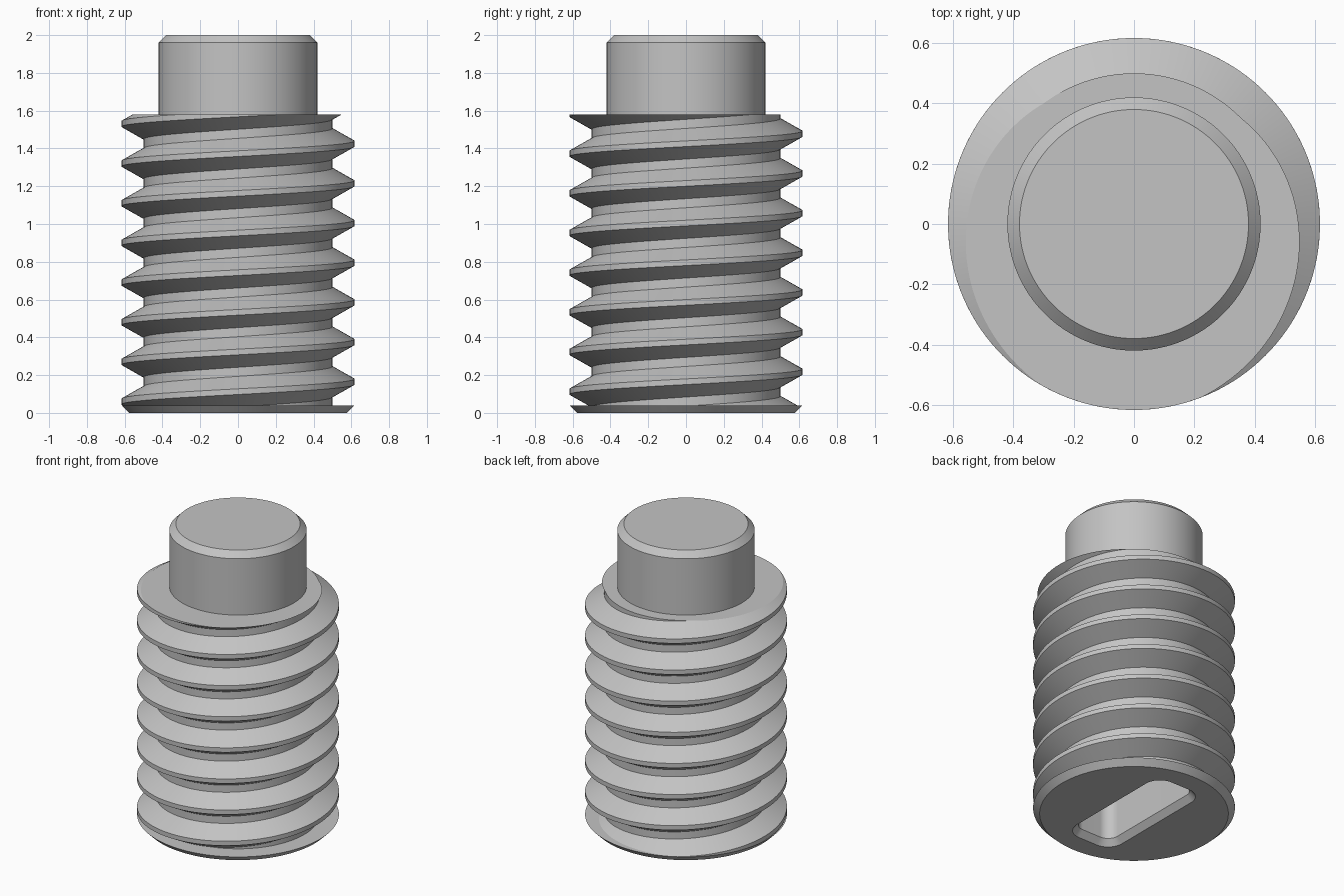
import bpy, bmesh, math

if "Cube" in bpy.data.objects:
    bpy.data.objects.remove(bpy.data.objects["Cube"], do_unlink=True)

STEEL = (0.55, 0.55, 0.55, 1.0)
steel = bpy.data.materials.new("steel_grey")
steel.use_nodes = True
steel.diffuse_color = STEEL
steel.node_tree.nodes["Principled BSDF"].inputs["Base Color"].default_value = STEEL

CORE, CREST = 0.5, 0.617          # thread radii
PITCH, FLAT, FLANK = 0.21, 0.03, 0.066
START = 0.165                     # crest height on the +x side
BASE_TOP, SHOULDER = 0.04, 1.58
QUARTER = 28                      # points per quarter turn
TURN = 4 * QUARTER


def finish(bm, name):
    bmesh.ops.recalc_face_normals(bm, faces=bm.faces)
    mesh = bpy.data.meshes.new(name)
    bm.to_mesh(mesh)
    bm.free()
    mesh.materials.append(steel)
    obj = bpy.data.objects.new(name, mesh)
    bpy.context.collection.objects.link(obj)
    bpy.ops.object.select_all(action="DESELECT")
    obj.select_set(True)
    bpy.context.view_layer.objects.active = obj
    bpy.ops.object.shade_smooth_by_angle(angle=math.radians(25))
    return obj


def circle(radius, z):
    angles = [(i + 0.5) / TURN * math.tau for i in range(TURN)]
    return [(radius * math.cos(a), radius * math.sin(a), z) for a in angles]


def rounded_slot(half_x, half_y, corner, z):
    points = []
    for q, (sx, sy) in enumerate([(1, 1), (-1, 1), (-1, -1), (1, -1)]):
        for i in range(QUARTER):
            a = (q + i / (QUARTER - 1)) * math.pi / 2
            points.append((sx * (half_x - corner) + corner * math.cos(a),
                           sy * (half_y - corner) + corner * math.sin(a), z))
    return points


def loft(name, loops):
    """Skin a stack of matching loops and close the last one."""
    bm = bmesh.new()
    rings = [[bm.verts.new(p) for p in loop] for loop in loops]
    for low, high in zip(rings, rings[1:]):
        for i in range(TURN):
            j = (i + 1) % TURN
            bm.faces.new((low[i], low[j], high[j], high[i]))
    bm.faces.new(rings[-1])
    return finish(bm, name)


def helical_thread(name):
    profile = [(CREST, -FLAT / 2), (CREST, FLAT / 2),
               (CORE, FLAT / 2 + FLANK), (CORE, PITCH - FLAT / 2 - FLANK)]
    rows = [(r, START + k * PITCH + dz) for k in range(-3, 10) for r, dz in profile]
    bm = bmesh.new()
    columns = []
    for i in range(TURN):
        a = i / TURN * math.tau
        columns.append([bm.verts.new((r * math.cos(a), r * math.sin(a),
                                      z + PITCH * i / TURN)) for r, z in rows])
    # After one full turn the profile joins itself one pitch higher
    columns.append(columns[0][len(profile):])
    for left, right in zip(columns, columns[1:]):
        for j in range(min(len(left), len(right)) - 1):
            bm.faces.new((left[j], right[j], right[j + 1], left[j + 1]))
    # Trim both ends flat, then close the shoulder
    for z, up in ((BASE_TOP, -1), (SHOULDER, 1)):
        bmesh.ops.bisect_plane(bm, geom=bm.verts[:] + bm.edges[:] + bm.faces[:],
                               dist=1e-5, plane_co=(0, 0, z), plane_no=(0, 0, up),
                               clear_outer=True)
    rim = [e for e in bm.edges if e.is_boundary
           and all(abs(v.co.z - SHOULDER) < 1e-3 for v in e.verts)]
    bmesh.ops.holes_fill(bm, edges=rim, sides=0)
    return finish(bm, name)


helical_thread("threaded_shank")

# Plain cylindrical tip with a chamfered end
loft("dog_point", [circle(0.42, SHOULDER - 0.01), circle(0.42, 1.96), circle(0.38, 2.0)])

# Chamfered base disc with a chamfered driving slot sunk into it
loft("slotted_base", [circle(CORE - 0.02, BASE_TOP), circle(CREST, BASE_TOP),
                      circle(0.577, 0), rounded_slot(0.18, 0.44, 0.11, 0),
                      rounded_slot(0.145, 0.405, 0.075, 0.04),
                      rounded_slot(0.145, 0.405, 0.075, 0.5)])
